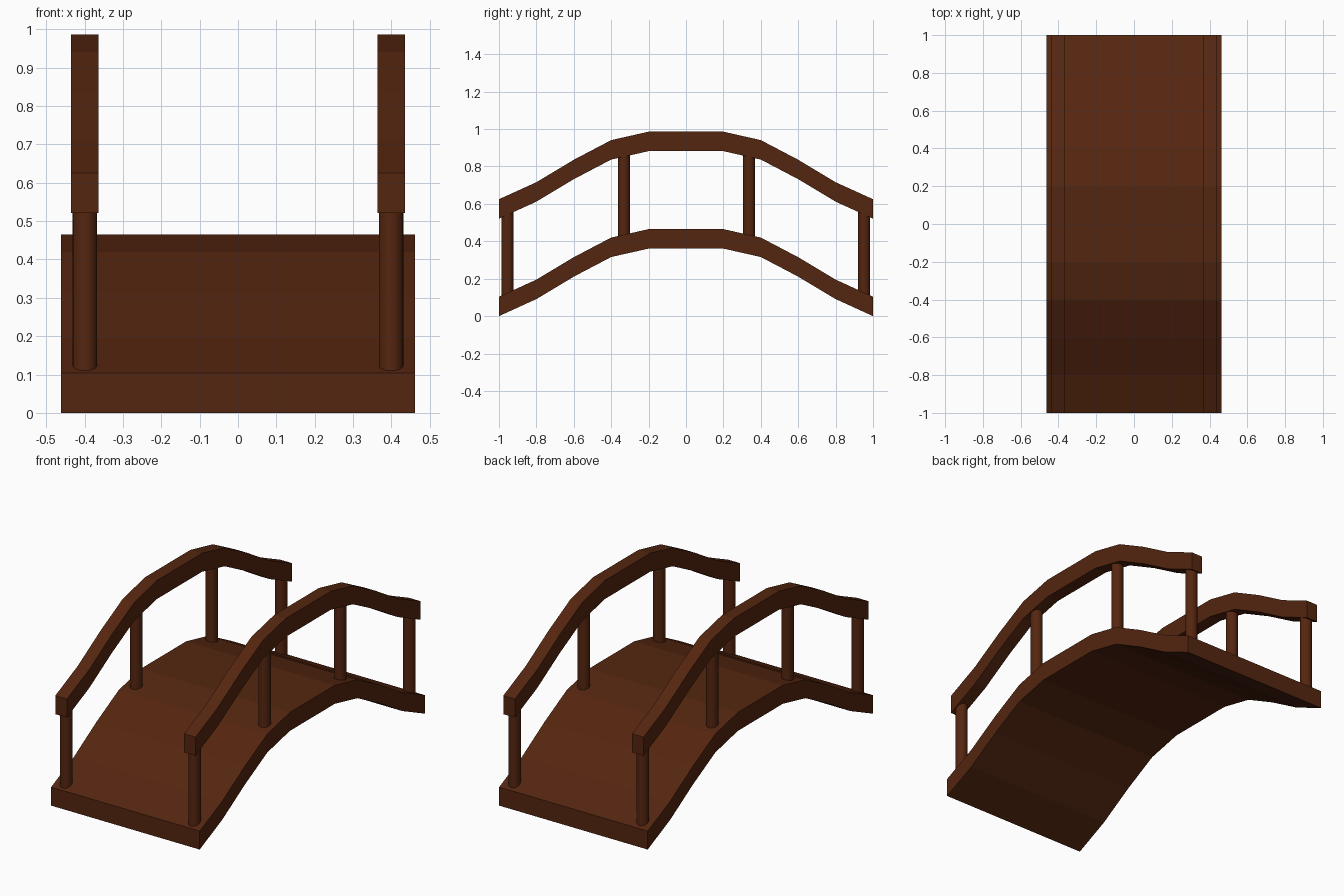
import bpy
import bmesh
from math import radians

cube = bpy.data.objects.get("Cube")
if cube:
    bpy.data.objects.remove(cube, do_unlink=True)

# Single dark wood colour
wood = bpy.data.materials.new("dark_brown_wood")
wood.use_nodes = True
WOOD_COLOUR = (0.09, 0.019, 0.005, 1)
wood.diffuse_color = WOOD_COLOUR
wood.node_tree.nodes["Principled BSDF"].inputs["Base Color"].default_value = WOOD_COLOUR

# Top line of one half of the arch: (distance from centre, height)
HALF_ARCH = [(0.2, 0.465), (0.4, 0.42), (0.6, 0.315), (0.8, 0.195), (1.0, 0.104)]
ARCH = [(-y, z) for y, z in reversed(HALF_ARCH)] + HALF_ARCH
THICKNESS = 0.104
RAIL_LIFT = 0.521
RAIL_X = 0.4


def arch_height(y):
    """Height of the deck surface at a distance along the bridge."""
    for (y0, z0), (y1, z1) in zip(ARCH, ARCH[1:]):
        if y0 <= y <= y1:
            return z0 + (z1 - z0) * (y - y0) / (y1 - y0)


def finish(name, bm):
    bmesh.ops.recalc_face_normals(bm, faces=bm.faces)
    mesh = bpy.data.meshes.new(name)
    bm.to_mesh(mesh)
    bm.free()
    mesh.materials.append(wood)
    obj = bpy.data.objects.new(name, mesh)
    bpy.context.collection.objects.link(obj)
    return obj


def arched_beam(name, x, width, lift):
    """Extrude the arch profile sideways into a solid beam."""
    bm = bmesh.new()
    top = [(y, z + lift) for y, z in ARCH]
    under = [(y, z - THICKNESS) for y, z in reversed(top)]
    rings = [[bm.verts.new((x + side * width / 2, y, z)) for y, z in top + under]
             for side in (-1, 1)]
    left, right = rings
    n, last = len(left), len(ARCH) - 1
    for i in range(n):
        j = (i + 1) % n
        bm.faces.new((left[i], left[j], right[j], right[i]))
    # Side walls as one quad per arch segment
    for ring in rings:
        for i in range(last):
            bm.faces.new((ring[i], ring[i + 1], ring[n - 2 - i], ring[n - 1 - i]))
    return finish(name, bm)


def post(name, x, y):
    """Round post sunk into the deck and the rail above it."""
    bottom = arch_height(y) - 0.04
    top = arch_height(y) + RAIL_LIFT - THICKNESS + 0.04
    bpy.ops.mesh.primitive_cylinder_add(vertices=24, radius=0.032, depth=top - bottom,
                                        location=(x, y, (top + bottom) / 2))
    obj = bpy.context.object
    obj.name = name
    obj.data.materials.append(wood)
    bpy.ops.object.shade_smooth_by_angle(angle=radians(40))


# Walkway
arched_beam("deck", 0, 0.924, 0)

# Handrails and their posts on both sides
POSTS = {"front": -0.955, "mid_front": -0.332, "mid_back": 0.337, "back": 0.952}
for side, sign in (("left", 1), ("right", -1)):
    arched_beam(side + "_handrail", sign * RAIL_X, 0.072, RAIL_LIFT)
    for place, y in POSTS.items():
        post(f"{side}_{place}_post", sign * (RAIL_X - 0.001), y)
